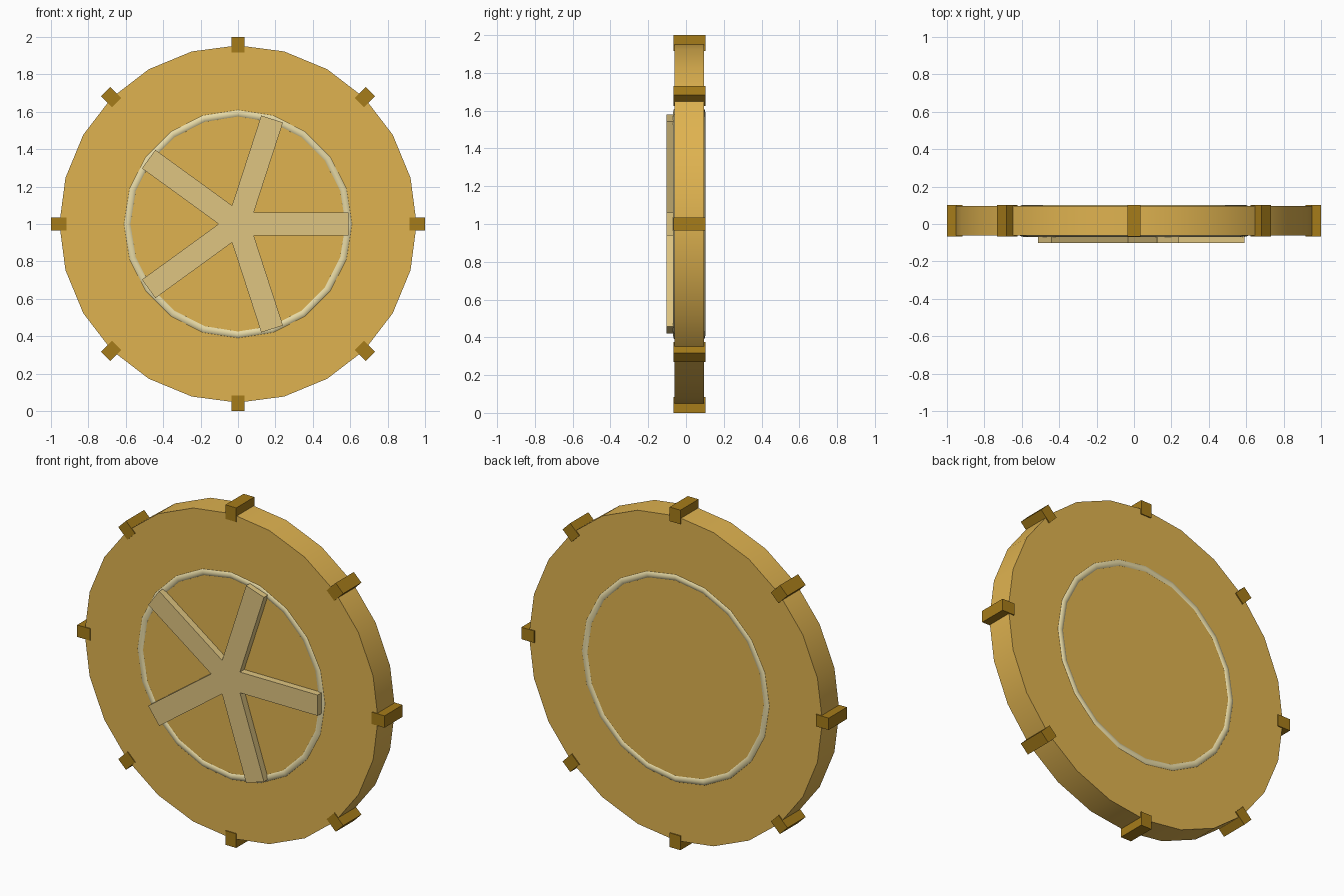
import bpy, bmesh
from math import pi, sin, cos
from mathutils import Matrix, Vector

if "Cube" in bpy.data.objects:
    bpy.data.objects.remove(bpy.data.objects["Cube"])


def material(name, rgb):
    m = bpy.data.materials.new(name)
    m.diffuse_color = (*rgb, 1)
    m.use_nodes = True
    m.node_tree.nodes["Principled BSDF"].inputs["Base Color"].default_value = m.diffuse_color
    return m


GOLD = material("gold", (0.74, 0.45, 0.08))
DARK = material("dark_gold", (0.38, 0.20, 0.01))
CREAM = material("cream_gold", (0.74, 0.56, 0.22))
PALE = material("pale_gold", (0.80, 0.70, 0.38))


def finish(obj, name, mat, smooth=False):
    obj.name = name
    obj.data.materials.append(mat)
    if smooth:
        bpy.ops.object.shade_smooth_by_angle(angle=pi / 4)
    return obj


# Coin disc
bpy.ops.mesh.primitive_cylinder_add(vertices=24, radius=0.955, depth=0.158,
                                    location=(0, 0.017, 1), rotation=(pi / 2, 0, 0))
finish(bpy.context.object, "coin_disc", GOLD, True)

# Raised rings, half sunk into both faces
for name, y in (("front_ring", -0.0385), ("back_ring", 0.0725)):
    bpy.ops.mesh.primitive_torus_add(major_segments=20, minor_segments=12,
                                     major_radius=0.592, minor_radius=0.03,
                                     location=(0, y, 1), rotation=(pi / 2, 0, 0))
    ring = bpy.context.object
    ring.rotation_euler.y = pi / 2
    finish(ring, name, PALE, True)

# Rim studs
for i in range(8):
    a = i * pi / 4
    bpy.ops.mesh.primitive_cube_add(size=1, rotation=(0, -a, 0),
                                    location=(0.9585 * cos(a), 0.0175, 1 + 0.9585 * sin(a)))
    stud = bpy.context.object
    stud.scale = (0.083, 0.169, 0.07)
    finish(stud, f"rim_stud_{i + 1}", DARK)

# Five-armed star emblem on the front face
half, reach, front, back = 0.061, 0.59, -0.102, -0.055
bm = bmesh.new()
outline = []
for i in range(5):
    spin = Matrix.Rotation(-i * 2 * pi / 5, 3, 'Y')
    inner = half / sin(pi / 5)
    for x, z in ((reach, -half), (reach, half),
                 (inner * cos(pi / 5), half)):
        p = spin @ Vector((x, 0, z))
        outline.append(bm.verts.new((p.x, front, p.z + 1)))
face = bm.faces.new(outline)
ext = bmesh.ops.extrude_face_region(bm, geom=[face], use_keep_orig=True)
bmesh.ops.translate(bm, vec=(0, back - front, 0),
                    verts=[g for g in ext["geom"] if isinstance(g, bmesh.types.BMVert)])
bmesh.ops.recalc_face_normals(bm, faces=bm.faces)
mesh = bpy.data.meshes.new("star_emblem")
bm.to_mesh(mesh)
bm.free()
star = bpy.data.objects.new("star_emblem", mesh)
bpy.context.collection.objects.link(star)
finish(star, "star_emblem", CREAM)
